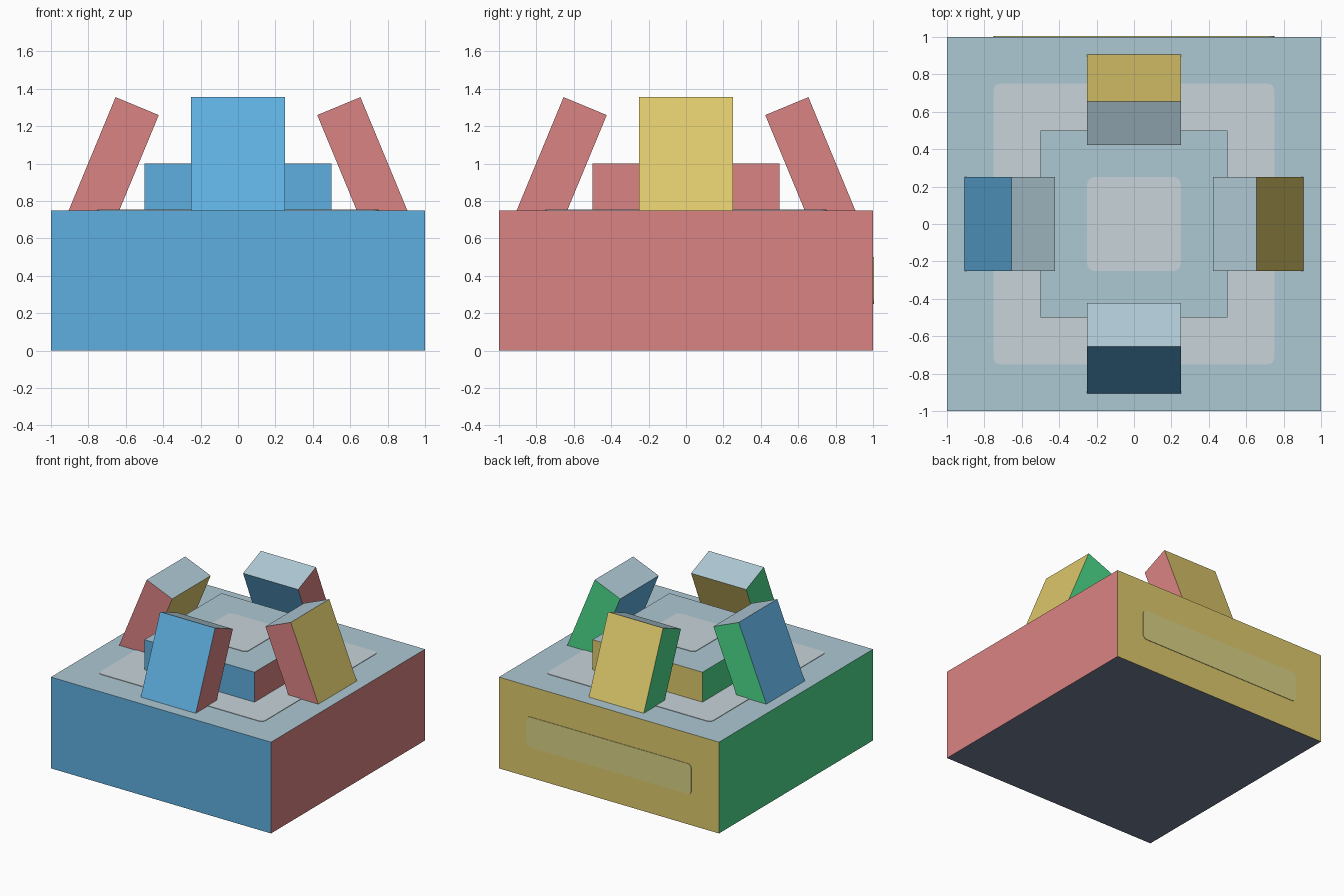
import bpy, bmesh, math
from mathutils import Matrix, Vector

cube = bpy.data.objects.get("Cube")
if cube:
    bpy.data.objects.remove(cube, do_unlink=True)


def linear(c):
    c /= 255
    return c / 12.92 if c <= 0.04045 else ((c + 0.055) / 1.055) ** 2.4


def material(name, rgb):
    m = bpy.data.materials.new(name)
    col = (*[linear(c) for c in rgb], 1)
    m.use_nodes = True
    m.diffuse_color = col
    bsdf = next(n for n in m.node_tree.nodes if n.type == 'BSDF_PRINCIPLED')
    bsdf.inputs["Base Color"].default_value = col
    return m


BLUE = material("sky_blue", (95, 175, 224))
YELLOW = material("straw_yellow", (222, 201, 108))
RED = material("soft_red", (219, 131, 131))
GREEN = material("mint_green", (76, 219, 139))
TOP = material("pale_blue_grey", (174, 200, 211))
BOTTOM = material("slate_grey", (114, 125, 147))
TOP_PATCH = material("light_grey", (200, 211, 216))
YELLOW_PATCH = material("light_olive", (217, 209, 132))

# One colour for each local direction of a block
DIRECTIONS = [((0, -1, 0), BLUE), ((0, 1, 0), YELLOW), ((1, 0, 0), RED),
              ((-1, 0, 0), GREEN), ((0, 0, 1), TOP), ((0, 0, -1), BOTTOM)]


def finish(bm, name, mats, matrix):
    me = bpy.data.meshes.new(name)
    bm.to_mesh(me)
    bm.free()
    for m in mats:
        me.materials.append(m)
    ob = bpy.data.objects.new(name, me)
    ob.matrix_world = matrix
    bpy.context.collection.objects.link(ob)
    return ob


def block(name, size, matrix):
    """Box whose faces are coloured by the direction they point."""
    bm = bmesh.new()
    bmesh.ops.create_cube(bm, size=1)
    bmesh.ops.scale(bm, vec=size, verts=bm.verts)
    bm.normal_update()
    for f in bm.faces:
        f.material_index = max(range(6), key=lambda i: f.normal.dot(Vector(DIRECTIONS[i][0])))
    return finish(bm, name, [m for _, m in DIRECTIONS], matrix)


def plate(name, width, depth, mat, matrix, radius=0.035, thick=0.004):
    """Thin rounded rectangle lying on a face."""
    bm = bmesh.new()
    verts = []
    for k, (sx, sy) in enumerate([(1, 1), (-1, 1), (-1, -1), (1, -1)]):
        for s in range(5):
            a = math.radians(90 * k + 22.5 * s)
            verts.append(bm.verts.new((sx * (width / 2 - radius) + radius * math.cos(a),
                                       sy * (depth / 2 - radius) + radius * math.sin(a), 0)))
    face = bm.faces.new(verts)
    top = bmesh.ops.extrude_face_region(bm, geom=[face])["geom"]
    bmesh.ops.translate(bm, vec=(0, 0, thick),
                        verts=[v for v in top if isinstance(v, bmesh.types.BMVert)])
    bmesh.ops.recalc_face_normals(bm, faces=bm.faces)
    return finish(bm, name, [mat], matrix)


T = Matrix.Translation

# Base and the raised block in its middle
block("base", (2, 2, 0.75), T((0, 0, 0.375)))
block("centre_block", (1, 1, 0.25), T((0, 0, 0.875)))

# Light rounded panels
plate("base_top_panel", 1.5, 1.5, TOP_PATCH, T((0, 0, 0.75)))
plate("centre_top_panel", 0.5, 0.5, TOP_PATCH, T((0, 0, 1.0)))
plate("back_panel", 1.5, 0.25, YELLOW_PATCH,
      T((0, 1, 0.375)) @ Matrix.Rotation(math.radians(-90), 4, 'X'))

# Four prongs leaning inward, the side pair being the front and back pair turned
TILT = math.radians(22.5)
for side, turn, names in ((1, 0, "back_prong"), (-1, 0, "front_prong"),
                          (1, -90, "left_prong"), (-1, -90, "right_prong")):
    place = (Matrix.Rotation(math.radians(turn), 4, 'Z') @ T((0, side * 0.673, 0.984))
             @ Matrix.Rotation(side * TILT, 4, 'X'))
    block(names, (0.5, 0.25, 0.7), place)
